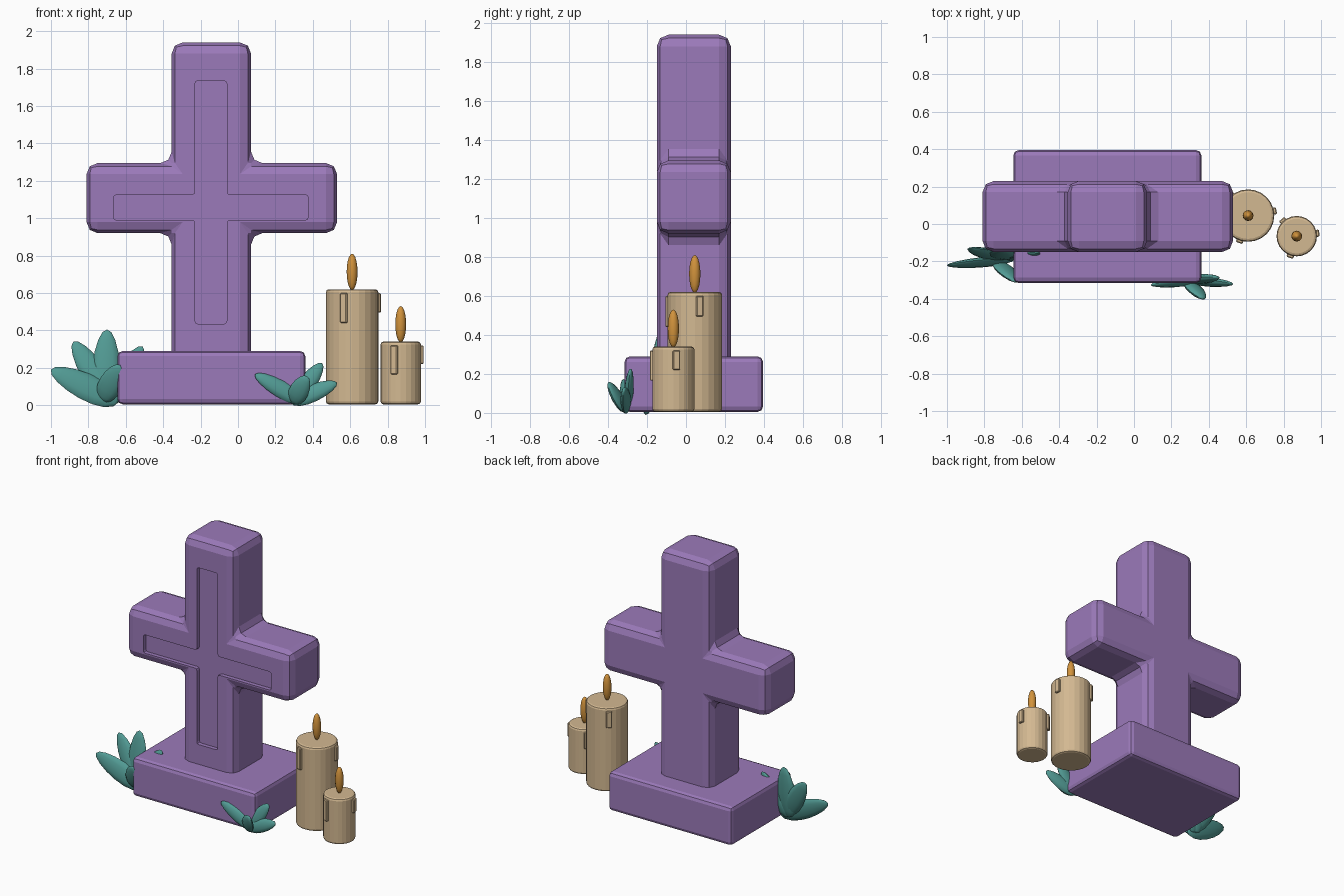
import bpy, bmesh, math
from mathutils import Vector, Matrix

if "Cube" in bpy.data.objects:
    bpy.data.objects.remove(bpy.data.objects["Cube"])


def material(name, rgb):
    m = bpy.data.materials.new(name)
    m.diffuse_color = (*rgb, 1)
    m.use_nodes = True
    m.node_tree.nodes["Principled BSDF"].inputs["Base Color"].default_value = m.diffuse_color
    return m


STONE = material("purple stone", (0.33, 0.195, 0.49))
WAX = material("cream wax", (0.65, 0.48, 0.285))
FLAME = material("amber flame", (0.64, 0.29, 0.045))
LEAF = material("teal leaf", (0.085, 0.33, 0.30))


def make(name, bm, mat, smooth=None):
    bmesh.ops.recalc_face_normals(bm, faces=bm.faces[:])
    me = bpy.data.meshes.new(name)
    bm.to_mesh(me)
    bm.free()
    ob = bpy.data.objects.new(name, me)
    bpy.context.collection.objects.link(ob)
    me.materials.append(mat)
    bpy.ops.object.select_all(action='DESELECT')
    ob.select_set(True)
    bpy.context.view_layer.objects.active = ob
    if smooth:
        bpy.ops.object.shade_smooth_by_angle(angle=math.radians(smooth))
    return ob


def bevel(bm, edges, width, segments=2):
    bmesh.ops.bevel(bm, geom=edges, offset=width, segments=segments,
                    profile=0.5, affect='EDGES', clamp_overlap=True)


def box(x0, x1, y0, y1, z0, z1):
    bm = bmesh.new()
    bmesh.ops.create_cube(bm, size=1)
    bmesh.ops.scale(bm, vec=(x1 - x0, y1 - y0, z1 - z0), verts=bm.verts[:])
    bmesh.ops.translate(bm, vec=((x0 + x1) / 2, (y0 + y1) / 2, (z0 + z1) / 2), verts=bm.verts[:])
    return bm


def cross(shaft_x, arm_x, arm_z, shaft_z, y0, y1):
    """Extruded cross from the limits of its shaft and arms."""
    (a, b), (l, r), (c, d), (lo, hi) = shaft_x, arm_x, arm_z, shaft_z
    outline = [(a, lo), (b, lo), (b, c), (r, c), (r, d), (b, d),
               (b, hi), (a, hi), (a, d), (l, d), (l, c), (a, c)]
    bm = bmesh.new()
    face = bm.faces.new([bm.verts.new((x, y0, z)) for x, z in outline])
    ext = bmesh.ops.extrude_face_region(bm, geom=[face])
    verts = [g for g in ext['geom'] if isinstance(g, bmesh.types.BMVert)]
    bmesh.ops.translate(bm, vec=(0, y1 - y0, 0), verts=verts)
    bmesh.ops.recalc_face_normals(bm, faces=bm.faces[:])
    return bm


# Plinth
bm = box(-0.645, 0.36, -0.315, 0.395, 0.005, 0.29)
bevel(bm, bm.edges[:], 0.028)
make("plinth", bm, STONE)

# Stone cross with a recessed cross panel on the front
bm = cross((-0.355, 0.07), (-0.81, 0.53), (0.92, 1.295), (0.15, 1.94), -0.15, 0.23)
bevel(bm, bm.edges[:], 0.06)
stone_cross = make("stone_cross", bm, STONE)

bm = cross((-0.23, -0.06), (-0.665, 0.375), (0.99, 1.125), (0.435, 1.735), -0.3, -0.12)
bevel(bm, [e for e in bm.edges if abs(e.verts[0].co.y - e.verts[1].co.y) > 0.1], 0.015)
cutter = make("groove_cutter", bm, STONE)
cutter.hide_render = True

mod = stone_cross.modifiers.new("groove", 'BOOLEAN')
mod.operation = 'DIFFERENCE'
mod.solver = 'EXACT'
mod.object = cutter
bpy.context.view_layer.objects.active = stone_cross
bpy.ops.object.modifier_apply(modifier=mod.name)
bpy.data.objects.remove(cutter)


# Candles: beveled cylinder, flame and wax drips (angle, top, bottom)
def candle(name, x, y, radius, height, drips):
    bm = bmesh.new()
    bmesh.ops.create_cone(bm, cap_ends=True, segments=24, radius1=radius, radius2=radius,
                          depth=height - 0.005,
                          matrix=Matrix.Translation((x, y, (height + 0.005) / 2)))
    rims = [e for e in bm.edges if abs(e.verts[0].co.z - e.verts[1].co.z) < 1e-4]
    bevel(bm, rims, 0.015)
    make(name, bm, WAX)

    bm = bmesh.new()
    bmesh.ops.create_uvsphere(bm, u_segments=12, v_segments=10, radius=1)
    bmesh.ops.scale(bm, vec=(0.029, 0.029, 0.097), verts=bm.verts[:])
    bmesh.ops.translate(bm, vec=(x, y, height + 0.093), verts=bm.verts[:])
    make(name + "_flame", bm, FLAME, 40)

    for i, (angle, top, bottom) in enumerate(drips):
        bm = box(radius - 0.025, radius + 0.014, -0.019, 0.019, bottom, top)
        bevel(bm, bm.edges[:], 0.005, 1)
        bmesh.ops.transform(bm, verts=bm.verts[:], matrix=Matrix.Translation((x, y, 0))
                            @ Matrix.Rotation(math.radians(angle), 4, 'Z'))
        make(f"{name}_drip_{i + 1}", bm, WAX)


candle("tall_candle", 0.61, 0.045, 0.14, 0.62,
       [(-108, 0.60, 0.44), (10, 0.60, 0.495), (130, 0.60, 0.48)])
candle("short_candle", 0.87, -0.065, 0.108, 0.34,
       [(-108, 0.32, 0.165), (8, 0.32, 0.22), (132, 0.32, 0.20)])


# Succulent leaves: flattened ellipsoids pointed toward the tip
def leaf(name, root, tip, width, thickness=0.05):
    root, tip = Vector(root), Vector(tip)
    along = tip - root
    axis = along.normalized()
    side = axis.cross(Vector((0, -1, 0.25))).normalized()
    normal = side.cross(axis)
    bm = bmesh.new()
    bmesh.ops.create_uvsphere(bm, u_segments=12, v_segments=8, radius=0.5)
    for v in bm.verts:
        t = v.co.z + 0.5
        taper = 1.12 - 0.3 * t
        v.co = (root + along * t + side * v.co.x * width * taper
                + normal * v.co.y * thickness * taper)
    make(name, bm, LEAF, 40)


clusters = {
    "left_leaf": [
        ((-0.64, -0.19, 0.015), (-1.00, -0.22, 0.19), 0.15),
        ((-0.67, -0.19, 0.02), (-0.88, -0.13, 0.34), 0.14),
        ((-0.71, -0.18, 0.02), (-0.70, -0.14, 0.405), 0.15),
        ((-0.70, -0.18, 0.02), (-0.51, -0.155, 0.315), 0.12),
        ((-0.73, -0.20, 0.02), (-0.63, -0.31, 0.215), 0.13),
    ],
    "right_leaf": [
        ((0.36, -0.30, 0.015), (0.09, -0.325, 0.165), 0.10),
        ((0.30, -0.30, 0.02), (0.45, -0.285, 0.225), 0.10),
        ((0.28, -0.30, 0.015), (0.53, -0.32, 0.12), 0.10),
        ((0.29, -0.31, 0.01), (0.37, -0.40, 0.155), 0.11),
        ((0.32, -0.30, 0.02), (0.22, -0.28, 0.20), 0.08),
    ],
}
for name, leaves in clusters.items():
    for i, (root, tip, width) in enumerate(leaves):
        leaf(f"{name}_{i + 1}", root, tip, width)
